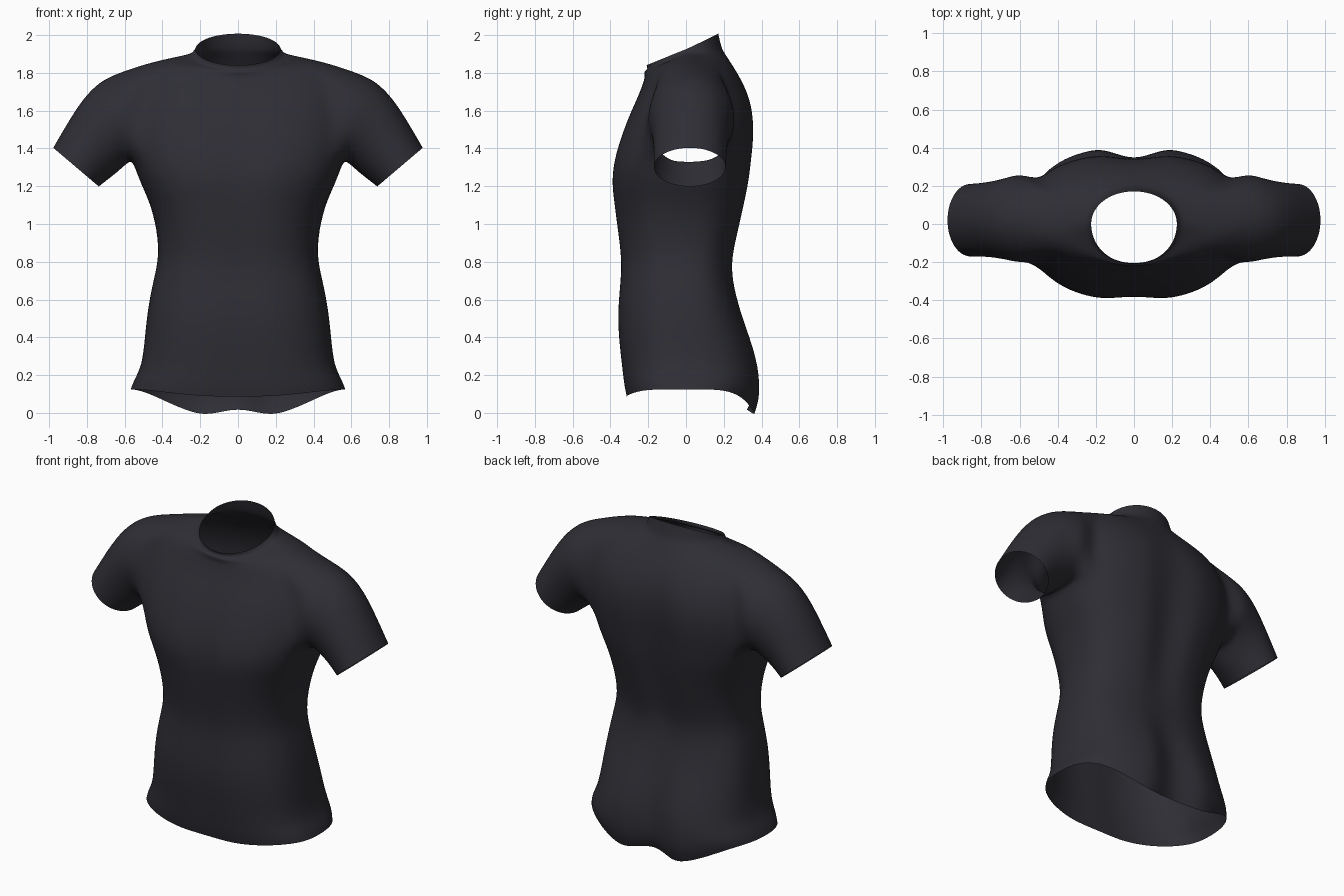
import bpy, bmesh, math
from mathutils import Vector

if "Cube" in bpy.data.objects:
    bpy.data.objects.remove(bpy.data.objects["Cube"])

N = 32          # columns round the torso
ARM = 3         # armhole reaches this many columns either side of the x axis

# Level torso rings: height, half width, front depth, back depth
BODY = [
    (.125, .57, .322, .378),
    (.17, .555, .335, .41),
    (.25, .51, .347, .40),
    (.40, .495, .365, .35),
    (.55, .48, .37, .292),
    (.70, .45, .354, .252),
    (.82, .42, .35, .25),
    (.97, .43, .37, .287),
    (1.12, .47, .392, .322),
    (1.23, .525, .406, .345),
    (1.34, .56, .392, .358),
    (1.47, .58, .35, .372),
    (1.60, .575, .297, .365),
]
# Tilted shoulder and collar rings: side z, half width, front depth, back depth, front z, back z
YOKE = [
    (1.74, .56, .25, .33, 1.69, 1.71),
    (1.845, .50, .225, .275, 1.755, 1.80),
    (1.875, .38, .217, .24, 1.785, 1.85),
    (1.897, .27, .226, .212, 1.808, 1.895),
    (1.905, .242, .202, .19, 1.818, 1.925),
    (1.925, .226, .21, .172, 1.84, 2.008),
]
RINGS = [(z, w, f, b, z, z) for z, w, f, b in BODY] + YOKE
ARMPIT, SHOULDER = 10, 14

# Sleeve rings: top x, top z, bottom x, bottom z
SLEEVE = [
    (.605, 1.812, .585, 1.32),
    (.71, 1.772, .62, 1.288),
    (.80, 1.695, .655, 1.258),
    (.885, 1.57, .695, 1.228),
    (.98, 1.405, .735, 1.197),
]


def clamp(v):
    return max(0.0, min(1.0, v))


def rounded(v, e):
    return math.copysign(abs(v) ** e, v)


def spine_depth(z):
    seat = .08 * clamp(1 - (z - .25) / .4)
    upper = .05 * math.sin(math.pi * clamp((z - .6) / 1.27))
    return seat + upper


def torso_point(ring, k):
    zs, w, front, back, zf, zb = ring
    a = 2 * math.pi * k / N
    c, s = math.cos(a), math.sin(a)
    # Boxy body, rounder towards the neck
    e = .78 + .2 * clamp((zs - 1.62) / .27)
    x = w * rounded(c, e)
    y = (back if s > 0 else front) * rounded(s, e)
    tilt = abs(s) ** (1 if zs > 1.89 else 2)
    z = zs + ((zb if s > 0 else zf) - zs) * tilt
    # Hem dips a little in front and further behind
    dip = clamp((.25 - zs) / .125)
    z -= dip * (.155 if s > 0 else .04) * s ** 4
    # Centre grooves of back and chest
    if s > 0:
        near = math.exp(-(x / .06) ** 2)
        y -= spine_depth(zs) * near
        z += .065 * near * dip ** 4
    else:
        near = math.exp(-(x / .08) ** 2)
        y += (.012 + .018 * math.exp(-((zs - 1.28) / .15) ** 2)) * near * clamp((1.8 - zs) / .2)
    return x, y, z


bm = bmesh.new()
grid = [[bm.verts.new(torso_point(r, k)) for k in range(N)] for r in RINGS]

# Torso and collar, leaving the armholes open
hole = {j % N for j in range(-ARM, ARM)} | {N // 2 + j for j in range(-ARM, ARM)}
for r in range(len(RINGS) - 1):
    for k in range(N):
        if ARMPIT <= r < SHOULDER and k in hole:
            continue
        n = (k + 1) % N
        bm.faces.new((grid[r][k], grid[r][n], grid[r + 1][n], grid[r + 1][k]))

# Sleeves, grown from each armhole edge
path = [(ARMPIT, -j) for j in range(ARM + 1)]
path += [(r, -ARM) for r in range(ARMPIT + 1, SHOULDER)]
path += [(SHOULDER, j) for j in range(-ARM, ARM + 1)]
path += [(r, ARM) for r in range(SHOULDER - 1, ARMPIT, -1)]
path += [(ARMPIT, j) for j in range(ARM, 0, -1)]
M = len(path)
for side in (1, -1):
    prev = [grid[r][(j if side > 0 else N // 2 - j) % N] for r, j in path]
    for step, (tx, tz, bx, bz) in enumerate(SLEEVE):
        t = step / (len(SLEEVE) - 1)
        cy, ry = .03 - .01 * t, .193 + .045 * (1 - t) ** 2
        top, low = Vector((tx, cy, tz)), Vector((bx, cy, bz))
        mid, half = (top + low) / 2, (low - top) / 2
        loop = []
        for i in range(M):
            a = 2 * math.pi * i / M
            p = mid + half * math.cos(a) - Vector((0, ry * math.sin(a), 0))
            loop.append(bm.verts.new((p.x * side, p.y, p.z)))
        for i in range(M):
            n = (i + 1) % M
            bm.faces.new((prev[i], prev[n], loop[n], loop[i]))
        prev = loop

bmesh.ops.delete(bm, geom=[v for v in bm.verts if not v.link_faces], context='VERTS')
bmesh.ops.recalc_face_normals(bm, faces=bm.faces)
for f in bm.faces:
    f.smooth = True

mesh = bpy.data.meshes.new("shirt")
bm.to_mesh(mesh)
bm.free()
shirt = bpy.data.objects.new("shirt", mesh)
bpy.context.collection.objects.link(shirt)

fabric = bpy.data.materials.new("charcoal fabric")
fabric.diffuse_color = (.027, .027, .035, 1)
fabric.use_nodes = True
fabric.node_tree.nodes["Principled BSDF"].inputs["Base Color"].default_value = fabric.diffuse_color
mesh.materials.append(fabric)

# Smooth cloth surface
sub = shirt.modifiers.new("smooth", 'SUBSURF')
sub.levels = sub.render_levels = 2
